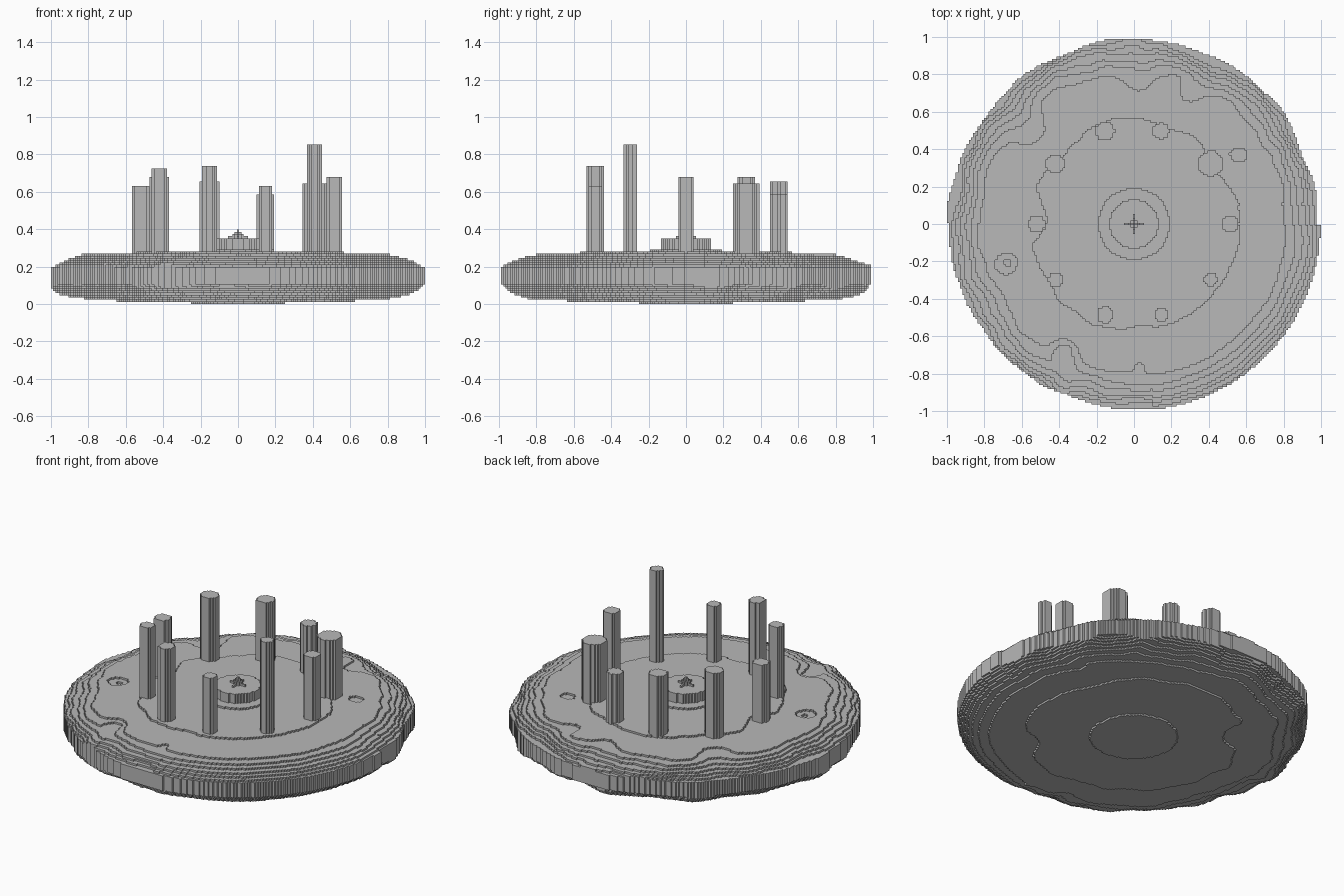
import bpy, math
from mathutils import Vector, noise

if "Cube" in bpy.data.objects:
    bpy.data.objects.remove(bpy.data.objects["Cube"])

N = 85                    # cells from centre to rim
C = 2 / (2 * N + 1)       # cell size

stone = bpy.data.materials.new("grey_stone")
stone.diffuse_color = (0.48, 0.48, 0.48, 1)
stone.use_nodes = True
stone.node_tree.nodes["Principled BSDF"].inputs["Base Color"].default_value = stone.diffuse_color


def stepped_solid(name, cells):
    """Build a solid from square cells: {(i, j): (bottom level, top level)}."""
    index, faces = {}, []

    def quad(*pts):
        faces.append([index.setdefault(p, len(index)) for p in pts])

    for (i, j), (lo, hi) in cells.items():
        a, b, c, d = (i, j), (i + 1, j), (i + 1, j + 1), (i, j + 1)
        quad(*[p + (hi,) for p in (a, b, c, d)])
        quad(*[p + (lo,) for p in (d, c, b, a)])
        sides = (((0, -1), a, b), ((1, 0), b, c), ((0, 1), c, d), ((-1, 0), d, a))
        for (di, dj), p, q in sides:
            nlo, nhi = cells.get((i + di, j + dj), (0, 0))
            for k in range(lo, hi):
                if not nlo <= k < nhi:
                    quad(p + (k,), q + (k,), q + (k + 1,), p + (k + 1,))
    verts = [((x - 0.5) * C, (y - 0.5) * C, z * C) for x, y, z in index]
    mesh = bpy.data.meshes.new(name)
    mesh.from_pydata(verts, [], faces)
    mesh.materials.append(stone)
    ob = bpy.data.objects.new(name, mesh)
    bpy.context.collection.objects.link(ob)
    return ob


def round_cells(x, y, r, lo, hi):
    n = math.ceil(r / C) + 1
    ci, cj = round(x / C), round(y / C)
    return {(i, j): (lo, hi)
            for i in range(ci - n, ci + n + 1) for j in range(cj - n, cj + n + 1)
            if math.hypot(i * C - x, j * C - y) <= r}


# Terrace radii of the weathered base, from the flat middle outward
TOP_RADII = (0.57, 0.82, 0.87, 0.905, 0.94, 0.963, 0.985)
BOTTOM_RADII = (0.25, 0.63, 0.82, 0.88, 0.92, 0.945, 0.963, 0.978, 0.99)
# Worn hollows: x, y, size, strength
TOP_HOLLOWS = ((-0.66, -0.19, 0.08, 0.17), (-0.50, 0.02, 0.10, 0.12),
               (-0.50, 0.46, 0.12, 0.12), (0.52, 0.36, 0.10, 0.2),
               (0.30, 0.68, 0.08, 0.10), (0.03, 0.72, 0.09, 0.11),
               (-0.35, -0.66, 0.09, 0.13), (0.02, -0.74, 0.08, 0.08))
BOTTOM_HOLLOWS = ((-0.45, 0.35, 0.12, 0.15), (0.4, -0.45, 0.1, 0.12))


def wear(x, y, hollows, seed):
    r = math.hypot(x, y)
    d = sum(s * math.exp(-((x - a) ** 2 + (y - b) ** 2) / w ** 2)
            for a, b, w, s in hollows)
    # The front right quarter is smoother than the rest
    calm = 0.25 if x > 0.1 and y < 0.1 else 1.0
    n = noise.noise(Vector((x * 4.5, y * 4.5, seed)))
    n += 0.5 * noise.noise(Vector((x * 9, y * 9, seed + 5)))
    return d + calm * 0.05 * n * min(1, max(0, (r - 0.3) / 0.4))


# Round base with stepped rim
base = {}
for i in range(-N, N + 1):
    for j in range(-N, N + 1):
        x, y = i * C, j * C
        r, ang = math.hypot(x, y), math.atan2(y, x)
        if r > 1.01:
            continue
        edge = 0.989 + 0.028 * noise.noise(
            Vector((4 * math.cos(ang), 4 * math.sin(ang), 2.3)))
        if ang < 0 and x > 0.1:
            edge = 0.997
        rho = r / min(edge, 1.003)
        if rho > 1:
            continue
        up = rho + wear(x, y, TOP_HOLLOWS, 1.7)
        down = rho + wear(x, y, BOTTOM_HOLLOWS, 8.1)
        top = 24 - sum(up > t for t in TOP_RADII)
        bottom = sum(down > t for t in BOTTOM_RADII)
        base[i, j] = (bottom, top)
stepped_solid("round_base", base)

# Centre plinth in two steps
plinth = round_cells(0, 0, 0.192, 23, 25)
plinth.update(round_cells(0, 0, 0.132, 23, 30))
stepped_solid("centre_plinth", plinth)

# Small cross-shaped ornament on the plinth
ornament = {}
for i in range(-4, 5):
    for j in range(-4, 5):
        m = abs(i) + abs(j)
        if m <= 2 or (m <= 4 and i * j == 0):
            ornament[i, j] = (30, 34 - min(m, 3))
stepped_solid("cross_ornament", ornament)

# Ring of standing pillars: x, y, radius, top height
PILLARS = ((-0.155, 0.497, 0.052, 0.655), (0.145, 0.497, 0.044, 0.585),
           (-0.42, 0.322, 0.052, 0.682), (0.41, 0.322, 0.068, 0.643),
           (-0.52, 0.0, 0.046, 0.63), (0.515, 0.0, 0.046, 0.683),
           (-0.42, -0.298, 0.040, 0.728), (0.41, -0.298, 0.037, 0.858),
           (-0.155, -0.485, 0.044, 0.735), (0.145, -0.485, 0.036, 0.637))
for n, (x, y, r, h) in enumerate(PILLARS, 1):
    stepped_solid(f"pillar_{n}", round_cells(x, y, r, 21, round(h / C)))
